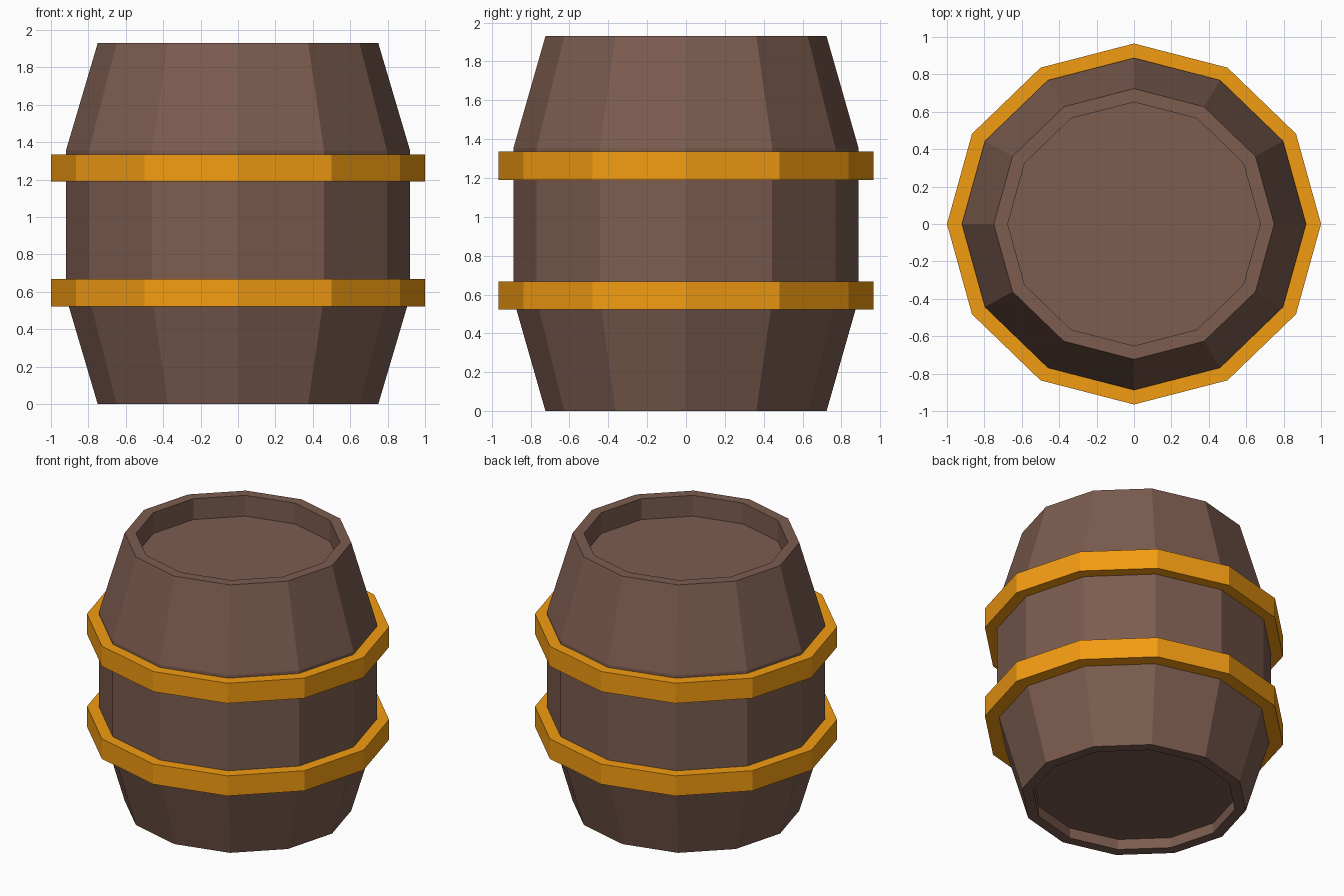
import bpy
import bmesh
from math import cos, sin, tau

cube = bpy.data.objects.get("Cube")
if cube:
    bpy.data.objects.remove(cube, do_unlink=True)

SIDES = 12
DEPTH_SCALE = 0.965   # the barrel is slightly narrower front to back
HEIGHT = 1.93


def make_material(name, color):
    mat = bpy.data.materials.new(name)
    mat.use_nodes = True
    mat.diffuse_color = color
    bsdf = mat.node_tree.nodes["Principled BSDF"]
    bsdf.inputs["Base Color"].default_value = color
    bsdf.inputs["Roughness"].default_value = 0.8
    return mat


def lathe(name, profile, mat, closed=False):
    """Sweep (radius, z) points around z; open profiles get flat end caps."""
    bm = bmesh.new()
    rings = []
    for r, z in profile:
        angles = [tau * i / SIDES for i in range(SIDES)]
        rings.append([bm.verts.new((r * cos(a), r * sin(a) * DEPTH_SCALE, z))
                      for a in angles])
    pairs = list(zip(rings, rings[1:]))
    if closed:
        pairs.append((rings[-1], rings[0]))
    else:
        bm.faces.new(rings[0])
        bm.faces.new(rings[-1])
    for low, high in pairs:
        for i in range(SIDES):
            j = (i + 1) % SIDES
            bm.faces.new((low[i], low[j], high[j], high[i]))
    bmesh.ops.recalc_face_normals(bm, faces=bm.faces)
    mesh = bpy.data.meshes.new(name)
    bm.to_mesh(mesh)
    bm.free()
    mesh.materials.append(mat)
    obj = bpy.data.objects.new(name, mesh)
    bpy.context.collection.objects.link(obj)
    return obj


wood = make_material("wood", (0.2, 0.107, 0.078, 1))
brass = make_material("brass", (0.896, 0.332, 0.006, 1))

# Staved body with a recessed head at each end
END, BELLY, RIM = 0.75, 0.92, 0.675
lathe("barrel_body", [
    (RIM, 0.075), (RIM, 0), (END, 0),
    (BELLY, 0.575), (BELLY, HEIGHT - 0.575),
    (END, HEIGHT), (RIM, HEIGHT), (RIM, HEIGHT - 0.15),
], wood)

# Two hoops, set into the body
HOOP_HEIGHT = 0.145
for name, z in (("lower_hoop", 0.523), ("upper_hoop", 1.19)):
    top = z + HOOP_HEIGHT
    lathe(name, [(0.88, z), (1, z), (1, top), (0.88, top)], brass, closed=True)
